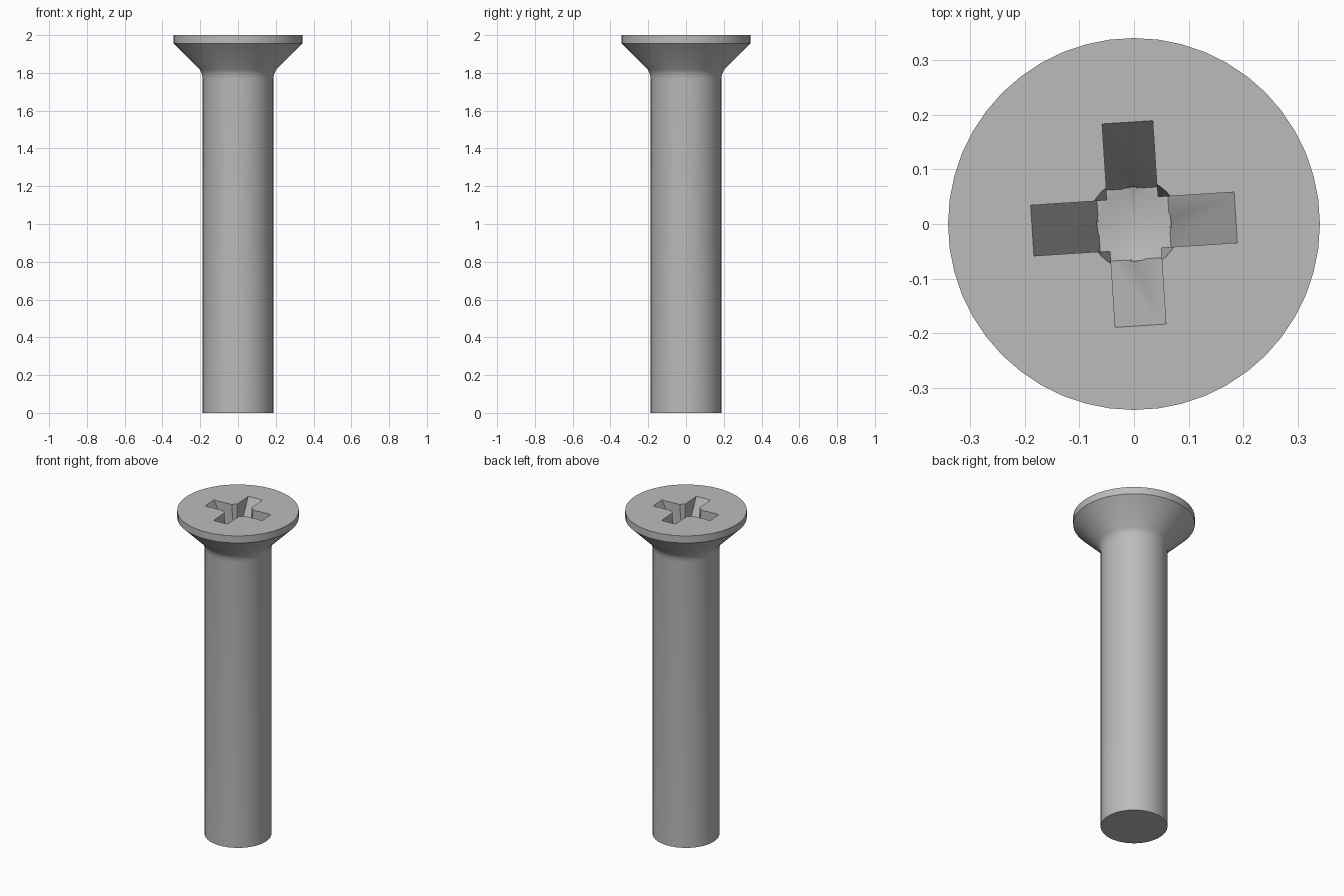
import bpy, bmesh, math
from mathutils import Matrix

if "Cube" in bpy.data.objects:
    bpy.data.objects.remove(bpy.data.objects["Cube"])

steel = bpy.data.materials.new("grey steel")
steel.use_nodes = True
grey = (0.5, 0.5, 0.5, 1)
steel.diffuse_color = grey
steel.node_tree.nodes["Principled BSDF"].inputs["Base Color"].default_value = grey


def finish(name, bm):
    bmesh.ops.recalc_face_normals(bm, faces=bm.faces)
    mesh = bpy.data.meshes.new(name)
    bm.to_mesh(mesh)
    bm.free()
    mesh.materials.append(steel)
    obj = bpy.data.objects.new(name, mesh)
    bpy.context.collection.objects.link(obj)
    return obj


def lathe(name, profile, steps):
    """Spin an (radius, height) profile round the z axis."""
    bm = bmesh.new()
    verts = [bm.verts.new((r, 0, z)) for r, z in profile]
    edges = [bm.edges.new(pair) for pair in zip(verts, verts[1:])]
    bmesh.ops.spin(bm, geom=verts + edges, cent=(0, 0, 0), axis=(0, 0, 1),
                   angle=math.tau, steps=steps)
    bmesh.ops.remove_doubles(bm, verts=bm.verts, dist=1e-5)
    return finish(name, bm)


def slot(name, half_width, angle):
    """Tapered bar that cuts two opposite arms of the recess."""
    bm = bmesh.new()
    outline = [(-0.212, 2.05), (-0.065, 1.756), (0.065, 1.756), (0.212, 2.05)]
    face = bm.faces.new([bm.verts.new((x, -half_width, z)) for x, z in outline])
    side = bmesh.ops.extrude_face_region(bm, geom=[face])["geom"]
    moved = [v for v in side if isinstance(v, bmesh.types.BMVert)]
    bmesh.ops.translate(bm, verts=moved, vec=(0, 2 * half_width, 0))
    bm.transform(Matrix.Rotation(angle, 4, "Z"))
    return finish(name, bm)


# Shank, fillet and countersunk head
screw = lathe("screw_body", [
    (0, 0), (0.187, 0), (0.187, 1.765), (0.189, 1.785), (0.194, 1.802),
    (0.203, 1.818), (0.341, 1.956), (0.341, 2), (0, 2)], 48)

# Cross recess: two crossed slots and a pointed central hole
tilt = math.radians(3.7)
cutters = [
    slot("recess_slot_cutter_a", 0.0465, tilt),
    slot("recess_slot_cutter_b", 0.0465, tilt + math.pi / 2),
    lathe("recess_hole_cutter", [
        (0, 1.73), (0.068, 1.757), (0.084, 2), (0.087, 2.05), (0, 2.05)], 32),
]
bpy.context.view_layer.objects.active = screw
for cutter in cutters:
    cutter.hide_render = True
    cut = screw.modifiers.new("recess", "BOOLEAN")
    cut.operation = "DIFFERENCE"
    cut.solver = "EXACT"
    cut.object = cutter
    bpy.ops.object.modifier_apply(modifier=cut.name)
for cutter in cutters:
    bpy.data.objects.remove(cutter)

# Smooth round surfaces with crisp rims
bpy.ops.object.select_all(action="DESELECT")
screw.select_set(True)
bpy.ops.object.shade_smooth_by_angle(angle=math.radians(25))
